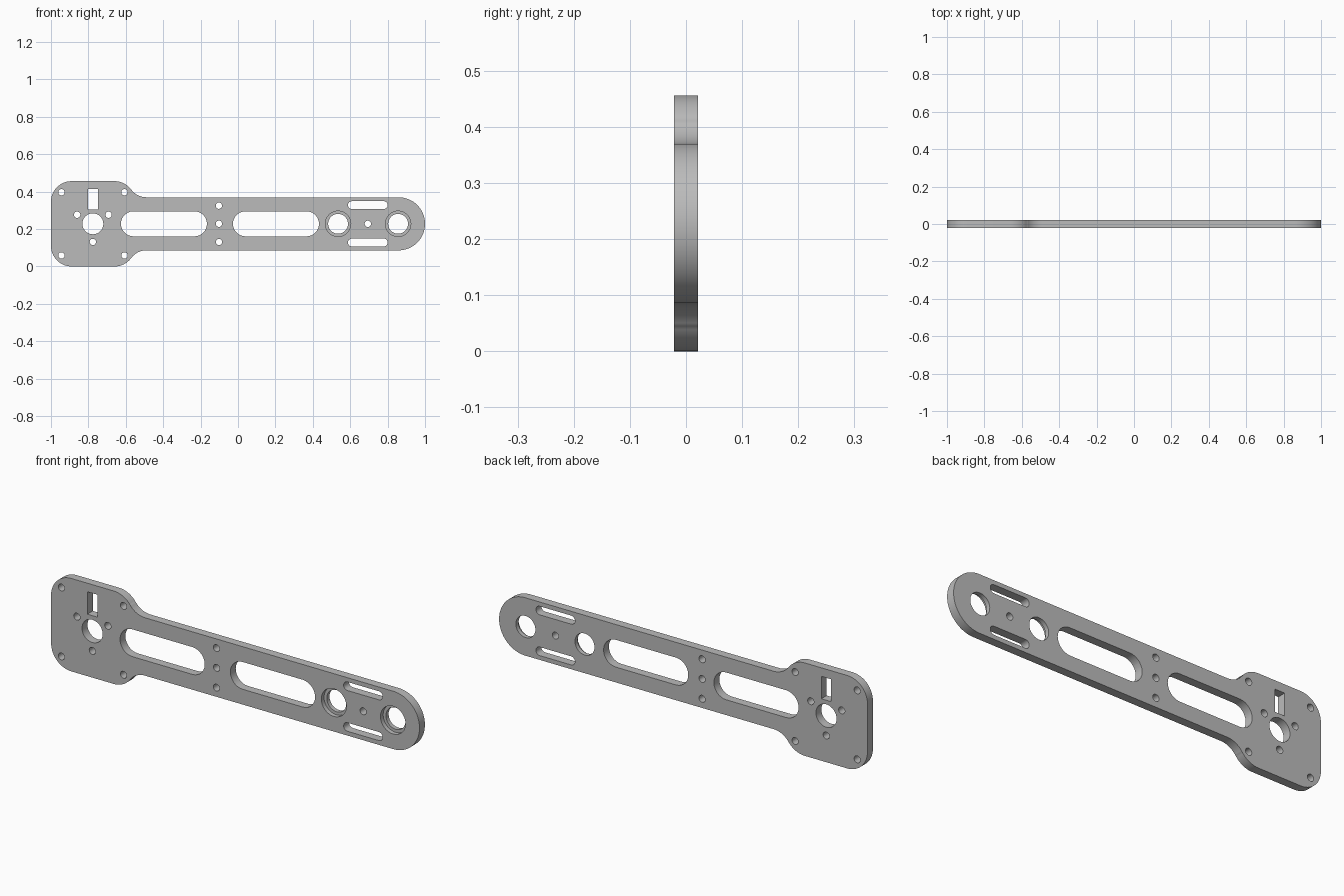
import bpy, bmesh
from math import sin, cos, pi, atan2

if "Cube" in bpy.data.objects:
    bpy.data.objects.remove(bpy.data.objects["Cube"], do_unlink=True)

MID = 0.228      # centre line height
HALF = 0.021     # half thickness
SMALL = 0.017    # screw hole radius


def arc(cx, cz, r, a0, a1, n=14):
    return [(cx + r * cos(a0 + (a1 - a0) * i / n),
             cz + r * sin(a0 + (a1 - a0) * i / n)) for i in range(n + 1)]


def prism(name, outlines, y0, y1):
    """Extrude closed x-z outlines between two depths."""
    bm = bmesh.new()
    for pts in outlines:
        front = [bm.verts.new((x, y0, z)) for x, z in pts]
        back = [bm.verts.new((x, y1, z)) for x, z in pts]
        bm.faces.new(front)
        bm.faces.new(back[::-1])
        for i in range(len(pts)):
            j = (i + 1) % len(pts)
            bm.faces.new((front[i], back[i], back[j], front[j]))
    bmesh.ops.recalc_face_normals(bm, faces=bm.faces)
    mesh = bpy.data.meshes.new(name)
    bm.to_mesh(mesh)
    bm.free()
    obj = bpy.data.objects.new(name, mesh)
    bpy.context.collection.objects.link(obj)
    return obj


def circle(x, z, r, n=40):
    return arc(x, z, r, 0, 2 * pi, n)[:-1]


def slot(x0, x1, z, r):
    return arc(x1 - r, z, r, -pi / 2, pi / 2) + arc(x0 + r, z, r, pi / 2, 1.5 * pi)


# Outline: upper half from the round tip to the motor plate, then mirrored
arm, corner, fillet = 0.142, 0.11, 0.10
neck_x, shoulder_x = -0.49, -0.66
turn = 2 * atan2(MID - arm, neck_x - shoulder_x)
upper = arc(1 - arm, MID, arm, 0, pi / 2, 24)
upper += arc(neck_x, MID + arm + fillet, fillet, -pi / 2, -pi / 2 - turn)
upper += arc(shoulder_x, 2 * MID - corner, corner, pi / 2 - turn, pi / 2)
upper += arc(-1 + corner, 2 * MID - corner, corner, pi / 2, pi)
outline = upper + [(x, 2 * MID - z) for x, z in reversed(upper[1:])]
plate = prism("arm_plate", [outline], -HALF, HALF)

# Motor plate: centre bore, three screws around it, corner screws, window
motor_x = -0.776
holes = [circle(motor_x, MID, 0.056)]
for k in range(3):
    a = pi / 6 + k * 2 * pi / 3
    holes.append(circle(motor_x + 0.097 * cos(a), MID + 0.097 * sin(a), SMALL, 24))
for x in (-0.944, -0.607):
    for side in (-1, 1):
        holes.append(circle(x, MID + side * 0.169, SMALL, 24))
holes.append([(-0.803, 0.304), (-0.749, 0.304), (-0.749, 0.414), (-0.803, 0.414)])

# Arm: lightening slots, screw row, tip slots and bores
for x0 in (-0.626, -0.027):
    holes.append(slot(x0, x0 + 0.46, MID, 0.067))
for dz in (-0.097, 0, 0.097):
    holes.append(circle(-0.102, MID + dz, SMALL, 24))
holes.append(circle(0.694, MID, SMALL, 24))
for side in (-1, 1):
    holes.append(slot(0.588, 0.8, MID + side * 0.1, 0.021))
bores = (0.535, 0.856)
holes += [circle(x, MID, 0.053) for x in bores]

through = prism("through_holes", holes, -0.1, 0.1)
recess = prism("bore_recesses", [circle(x, MID, 0.068) for x in bores], -0.1, 0.0)

# Cut the openings and remove the cutters
bpy.context.view_layer.objects.active = plate
plate.select_set(True)
for cutter in (through, recess):
    cutter.hide_render = True
    mod = plate.modifiers.new(cutter.name, 'BOOLEAN')
    mod.operation = 'DIFFERENCE'
    mod.solver = 'EXACT'
    mod.object = cutter
    bpy.ops.object.modifier_apply(modifier=mod.name)
    bpy.data.objects.remove(cutter, do_unlink=True)

# Plain grey finish
grey = bpy.data.materials.new("grey")
grey.use_nodes = True
colour = (0.5, 0.5, 0.5, 1)
grey.diffuse_color = colour
grey.node_tree.nodes["Principled BSDF"].inputs["Base Color"].default_value = colour
plate.data.materials.clear()
plate.data.materials.append(grey)
for face in plate.data.polygons:
    face.material_index = 0
bpy.ops.object.shade_smooth_by_angle(angle=pi / 6)
